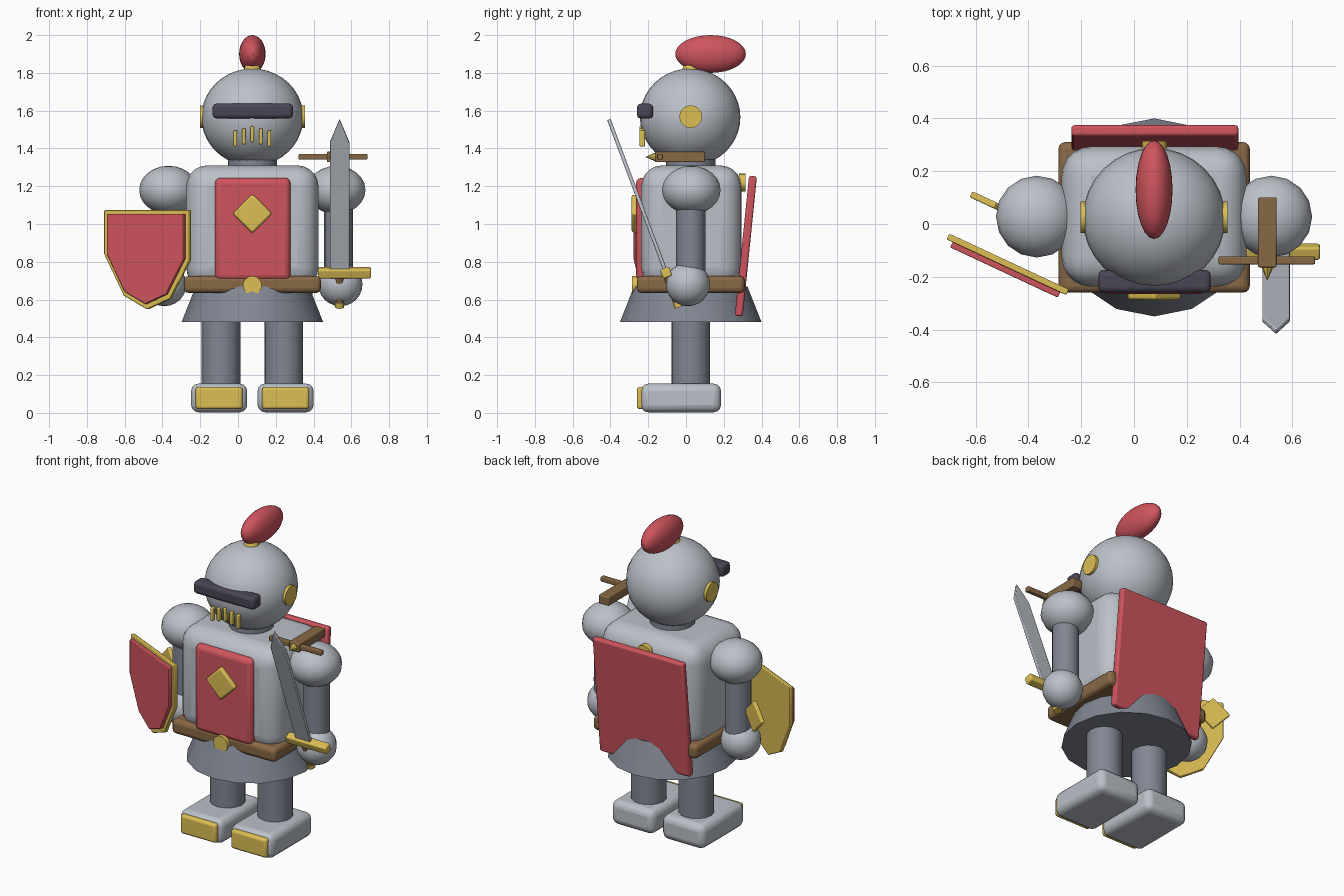
import bpy, bmesh, math
from mathutils import Matrix, Vector

if "Cube" in bpy.data.objects:
    bpy.data.objects.remove(bpy.data.objects["Cube"])

CX, CY = 0.076, 0.025   # axis of the body


def material(name, r, g, b):
    m = bpy.data.materials.new(name)
    m.diffuse_color = (r, g, b, 1)
    m.use_nodes = True
    m.node_tree.nodes["Principled BSDF"].inputs["Base Color"].default_value = m.diffuse_color
    return m


STEEL = material("steel", 0.50, 0.53, 0.58)
DARK = material("dark_steel", 0.22, 0.24, 0.29)
RED = material("red", 0.62, 0.09, 0.11)
GOLD = material("gold", 0.72, 0.52, 0.09)
BROWN = material("leather", 0.25, 0.14, 0.06)
BLACK = material("slit", 0.07, 0.06, 0.09)


def finish(name, bm, mat, matrix, bevel=0.0, segments=3):
    bmesh.ops.recalc_face_normals(bm, faces=bm.faces[:])
    mesh = bpy.data.meshes.new(name)
    bm.to_mesh(mesh)
    bm.free()
    ob = bpy.data.objects.new(name, mesh)
    bpy.context.collection.objects.link(ob)
    ob.matrix_world = matrix
    mesh.materials.append(mat)
    if bevel:
        mod = ob.modifiers.new("Bevel", 'BEVEL')
        mod.width, mod.segments = bevel, segments
    bpy.ops.object.select_all(action='DESELECT')
    ob.select_set(True)
    bpy.context.view_layer.objects.active = ob
    bpy.ops.object.shade_smooth_by_angle(angle=math.radians(35))
    return ob


def place(loc, rot=None):
    m = Matrix.Translation(loc)
    return m @ Matrix.Rotation(math.radians(rot[0]), 4, rot[1]) if rot else m


def box(name, loc, size, mat, bevel=0.0, matrix=None, segments=3):
    bm = bmesh.new()
    bmesh.ops.create_cube(bm, size=1)
    bmesh.ops.scale(bm, vec=size, verts=bm.verts)
    return finish(name, bm, mat, matrix or place(loc), bevel, segments)


def ball(name, loc, radii, mat, u=24, v=16):
    bm = bmesh.new()
    bmesh.ops.create_uvsphere(bm, u_segments=u, v_segments=v, radius=1)
    bmesh.ops.scale(bm, vec=radii, verts=bm.verts)
    return finish(name, bm, mat, place(loc))


def tube(name, loc, r1, r2, depth, mat, rot=None, sides=16, matrix=None):
    bm = bmesh.new()
    bmesh.ops.create_cone(bm, cap_ends=True, segments=sides,
                          radius1=r1, radius2=r2, depth=depth)
    return finish(name, bm, mat, matrix or place(loc, rot))


def plate(name, pts, y0, y1, mat, matrix, bevel=0.0):
    """Outline in local xz, extruded from y0 to y1."""
    bm = bmesh.new()
    face = bm.faces.new([bm.verts.new((x, y0, z)) for x, z in pts])
    ext = bmesh.ops.extrude_face_region(bm, geom=[face])
    verts = [g for g in ext["geom"] if isinstance(g, bmesh.types.BMVert)]
    bmesh.ops.translate(bm, vec=(0, y1 - y0, 0), verts=verts)
    return finish(name, bm, mat, matrix, bevel, 2)


# Torso, tabard and belt
box("torso", (CX, 0.028, 0.985), (0.70, 0.53, 0.65), STEEL, 0.11, segments=5)
box("tabard", (CX + 0.002, -0.225, 0.972), (0.40, 0.08, 0.545), RED, 0.03)
box("chest_diamond", None, (0.148, 0.04, 0.148), GOLD, 0.012,
    place((CX, -0.268, 1.055), (45, 'Y')))
box("belt", (CX, 0.025, 0.68), (0.725, 0.57, 0.09), BROWN, 0.025)
tube("buckle", (CX, -0.265, 0.675), 0.05, 0.05, 0.04, GOLD, (90, 'X'))
tube("skirt", (CX, CY, 0.575), 0.375, 0.30, 0.19, DARK)

# Head and helmet details
tube("neck", (CX, CY, 1.325), 0.13, 0.13, 0.07, DARK)
ball("helmet", (CX, 0.022, 1.565), (0.27, 0.266, 0.258), STEEL, 32, 20)
box("visor_slit", (CX + 0.002, -0.217, 1.598), (0.425, 0.085, 0.078), BLACK, 0.02)
for i in range(-2, 3):
    box("breath_bar", (CX + i * 0.045, -0.232, 1.475 - 0.011 * abs(i)),
        (0.019, 0.03, 0.085), GOLD, 0.006)
tube("plume_socket", (CX, 0.025, 1.825), 0.05, 0.035, 0.04, GOLD)
ball("plume", (CX, 0.13, 1.90), (0.07, 0.187, 0.10), RED)

# Paired parts, mirrored about the body axis
for s, side in ((-1, "left"), (1, "right")):
    tube(side + "_hinge", (CX + s * 0.267, CY, 1.568), 0.06, 0.06, 0.022, GOLD, (90, 'Y'), 20)
    ball(side + "_shoulder", (CX + s * 0.444, 0.028, 1.18), (0.155, 0.155, 0.128), STEEL, 16, 12)
    tube(side + "_arm", (CX + s * 0.457, CY, 0.93), 0.077, 0.077, 0.46, DARK)
    ball(side + "_hand", (CX + s * 0.466, 0.01, 0.68), (0.117, 0.117, 0.115), STEEL, 16, 12)
    tube(side + "_leg", (CX + s * 0.166, CY, 0.33), 0.103, 0.103, 0.42, DARK)
    box(side + "_foot", (CX + s * 0.176, -0.027, 0.079), (0.297, 0.425, 0.152), STEEL, 0.04)
    box(side + "_toe_cap", (CX + s * 0.176, -0.235, 0.079), (0.248, 0.05, 0.118), GOLD, 0.015)

# Cape leaning outward at the top, pierced by the skirt
box("cape", None, (0.632, 0.042, 0.745), RED, 0.012,
    place((CX + 0.003, 0.317, 0.883), (-5.8, 'X')))
tube("cape_clasp", (CX + 0.002, 0.297, 1.22), 0.047, 0.047, 0.034, GOLD, (90, 'X'))

# Sword, tilted forward
sword = place((0.538, -0.105, 0.742), (20.5, 'X'))
plate("sword_blade", [(-0.052, 0), (0.052, 0), (0.052, 0.735), (0, 0.868), (-0.052, 0.735)],
      -0.01, 0.01, STEEL, sword, 0.004)
box("sword_guard", None, (0.282, 0.052, 0.052), GOLD, 0.01,
    sword @ Matrix.Translation((0.026, 0, 0)))
tube("sword_grip", None, 0.022, 0.022, 0.16, BROWN,
     matrix=sword @ Matrix.Translation((0, 0, -0.09)))
tube("sword_pommel", None, 0.024, 0.024, 0.03, GOLD,
     matrix=sword @ Matrix.Translation((0, 0, -0.18)))

# Crossbow resting above the right shoulder
box("crossbow_stock", (0.505, -0.032, 1.355), (0.07, 0.265, 0.056), BROWN, 0.006)
box("crossbow_bow", (0.503, -0.138, 1.356), (0.365, 0.03, 0.03), BROWN, 0.005)
tube("bolt_tip", (0.505, -0.188, 1.355), 0.024, 0.0, 0.055, GOLD, (90, 'X'), 8)

# Shield, turned outward, with its diamond behind it
angle = math.radians(-25)
shield = Matrix.Translation((-0.478, -0.153, 0.84)) @ Matrix.Rotation(angle, 4, 'Z')
outline = [(-0.25, 0.233), (0.25, 0.233), (0.25, -0.03), (0.135, -0.235),
           (0.0, -0.292), (-0.135, -0.22), (-0.25, 0.0)]
plate("shield_rim", outline, -0.012, 0.012, GOLD, shield, 0.004)
plate("shield_face", [(x * 0.9, z * 0.91 + 0.002) for x, z in outline],
      -0.034, -0.008, RED, shield, 0.004)
box("shield_diamond", None, (0.14, 0.025, 0.14), GOLD, 0.006,
    Matrix.Translation((-0.53, 0.072, 0.89)) @ Matrix.Rotation(angle, 4, 'Z')
    @ Matrix.Rotation(math.pi / 4, 4, 'Y'))
